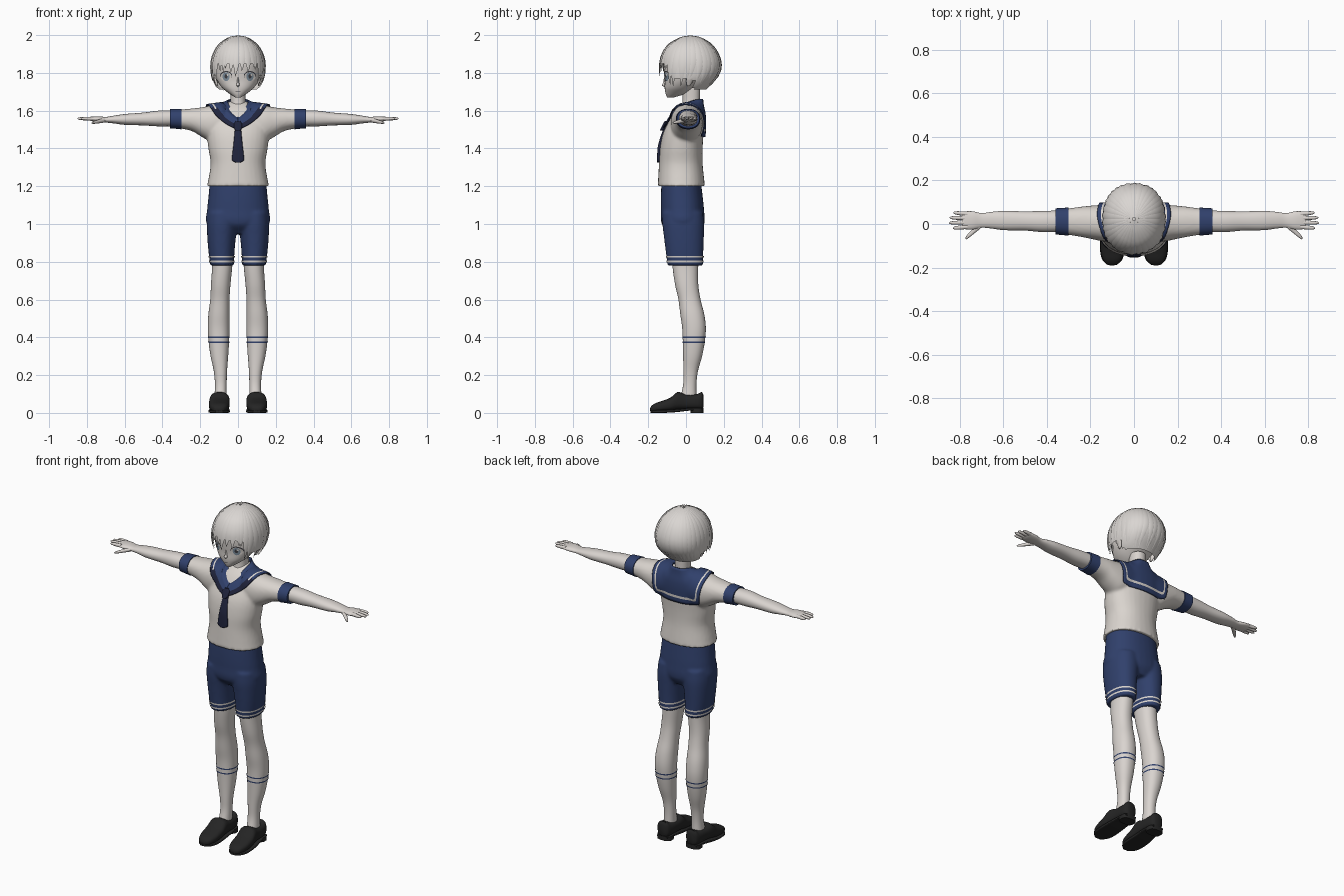
import bpy, bmesh, random
from math import sin, cos, pi, radians
from mathutils import Vector
from mathutils.bvhtree import BVHTree

random.seed(4)
if "Cube" in bpy.data.objects:
    bpy.data.objects.remove(bpy.data.objects["Cube"])


def material(name, *rgb):
    m = bpy.data.materials.new(name)
    m.use_nodes = True
    m.diffuse_color = (*rgb, 1)
    m.node_tree.nodes["Principled BSDF"].inputs["Base Color"].default_value = (*rgb, 1)
    return m


SKIN = material("skin", .70, .66, .63)
HAIR = material("pale hair", .70, .67, .645)
SHIRT = material("shirt white", .70, .66, .62)
BLUE = material("navy blue", .03, .052, .15)
TIE = material("dark tie", .014, .017, .045)
SHOE = material("shoe black", .018, .018, .018)
IRIS = material("iris grey blue", .22, .29, .36)
LINE = material("dark line", .05, .05, .06)


def at(rows, t):
    """Smooth interpolation of rows (t, a0, a1, b0, b1)."""
    t = min(max(t, rows[0][0]), rows[-1][0])
    i = max(k for k in range(len(rows) - 1) if rows[k][0] <= t)

    def slope(k, j):
        lo, hi = rows[max(k - 1, 0)], rows[min(k + 1, len(rows) - 1)]
        return (hi[j] - lo[j]) / (hi[0] - lo[0])
    h = rows[i + 1][0] - rows[i][0]
    u = (t - rows[i][0]) / h
    return [(2*u**3 - 3*u*u + 1) * rows[i][j] + (3*u*u - 2*u**3) * rows[i + 1][j]
            + h * ((u**3 - 2*u*u + u) * slope(i, j) + (u**3 - u*u) * slope(i + 1, j))
            for j in range(1, 5)]


def ring_point(rows, t, ang, axis="z", p=2.2, grow=0.0):
    a0, a1, b0, b1 = at(rows, t)
    c, s = cos(ang), sin(ang)
    a = (a0 + a1) / 2 + ((a1 - a0) / 2 + grow) * (abs(c) ** (2 / p)) * (1 if c > 0 else -1)
    b = (b0 + b1) / 2 + ((b1 - b0) / 2 + grow) * (abs(s) ** (2 / p)) * (1 if s > 0 else -1)
    return Vector({"z": (a, b, t), "x": (t, a, b), "y": (a, t, b)}[axis])


def tube(bm, rows, axis="z", p=2.2, n=32, sub=4, side=1, grow=0.0, cap=True, span=None):
    """Loft through bounding rows; span limits it to a band."""
    if span:
        ts = [span[0] + (span[1] - span[0]) * k / 3 for k in range(4)]
    else:
        ts = [a[0] + (b[0] - a[0]) * k / sub for a, b in zip(rows, rows[1:]) for k in range(sub)]
        ts.append(rows[-1][0])
    rings = []
    for t in ts:
        pts = [ring_point(rows, t, 2 * pi * k / n, axis, p, grow) for k in range(n)]
        rings.append([bm.verts.new((v.x * side, v.y, v.z)) for v in pts])
    for r, q in zip(rings, rings[1:]):
        for k in range(n):
            bm.faces.new((r[k], r[(k + 1) % n], q[(k + 1) % n], q[k]))
    if cap:
        bm.faces.new(rings[0])
        bm.faces.new(rings[-1])


def finish(bm, name, *mats, voxel=0, angle=40, fix=True):
    if fix:
        bmesh.ops.recalc_face_normals(bm, faces=bm.faces[:])
    me = bpy.data.meshes.new(name)
    bm.to_mesh(me)
    bm.free()
    for m in mats:
        me.materials.append(m)
    for f in me.polygons:
        f.use_smooth = True
    me.set_sharp_from_angle(angle=radians(angle))
    ob = bpy.data.objects.new(name, me)
    bpy.context.scene.collection.objects.link(ob)
    if voxel:
        r = ob.modifiers.new("blend", "REMESH")
        r.mode, r.voxel_size, r.use_smooth_shade = "VOXEL", voxel, True
        s = ob.modifiers.new("soften", "SMOOTH")
        s.factor, s.iterations = .5, 5
    return ob


def part(name, mat, rows, **kw):
    bm = bmesh.new()
    tube(bm, rows, **kw)
    return finish(bm, name, mat)


def sym(rows):
    return [(t, -w, w, f, b) for t, w, f, b in rows]


SIDES = (("left", 1), ("right", -1))

# Cross-section bounds of the body and clothes
torso = sym([(1.2, .165, -.15, .1), (1.23, .158, -.148, .097), (1.32, .145, -.143, .088),
             (1.4, .157, -.138, .088), (1.48, .165, -.122, .093), (1.55, .165, -.088, .095),
             (1.6, .13, -.055, .09), (1.635, .07, -.02, .083), (1.65, .04, 0, .07)])
sleeve = [(.08, -.08, .088, 1.44, 1.635), (.14, -.08, .088, 1.435, 1.628),
          (.19, -.07, .085, 1.46, 1.618), (.24, -.06, .08, 1.49, 1.612),
          (.3, -.05, .072, 1.505, 1.606), (.36, -.044, .068, 1.511, 1.604)]
arm = [(.33, -.036, .062, 1.518, 1.602), (.42, -.037, .06, 1.517, 1.6), (.5, -.03, .058, 1.522, 1.59),
       (.6, -.028, .06, 1.525, 1.582), (.66, -.02, .055, 1.533, 1.573), (.7, -.017, .05, 1.537, 1.567),
       (.74, -.025, .058, 1.54, 1.57), (.775, -.024, .058, 1.545, 1.568), (.79, -.016, .052, 1.55, 1.565)]
leg = [(.08, .06, .125, -.03, .055), (.15, .06, .122, -.015, .055), (.22, .058, .128, -.014, .063),
       (.3, .052, .145, -.015, .085), (.38, .047, .156, -.017, .1), (.45, .045, .16, -.02, .105),
       (.52, .045, .157, -.03, .097), (.6, .045, .147, -.04, .077), (.68, .04, .143, -.058, .065),
       (.78, .03, .137, -.072, .065), (.85, .03, .14, -.075, .07)]
pelvis = sym([(.95, .1, -.08, .07), (1, .165, -.128, .097), (1.08, .163, -.133, .095),
              (1.15, .156, -.133, .088), (1.215, .15, -.13, .08)])
trouser = [(.78, .022, .147, -.098, .09), (.86, .018, .157, -.108, .092), (.94, .01, .163, -.118, .095),
           (1, 0, .165, -.125, .096), (1.06, 0, .16, -.125, .09)]
head = sym([(1.67, .014, -.1, -.065), (1.69, .046, -.108, 0), (1.72, .083, -.113, .04),
            (1.76, .11, -.113, .08), (1.8, .12, -.117, .11), (1.86, .118, -.118, .12),
            (1.92, .09, -.08, .1), (1.96, .03, -.02, .05)])
hair = sym([(1.69, .075, -.1, .09), (1.72, .115, -.12, .115), (1.76, .135, -.134, .152),
            (1.8, .142, -.141, .177), (1.85, .141, -.137, .183), (1.9, .128, -.122, .167),
            (1.95, .098, -.088, .133), (1.98, .06, -.042, .09), (1.992, .035, -.012, .06),
            (1.998, .006, .015, .03)])

# Shirt and shorts, each blended into one skin
bm = bmesh.new()
tube(bm, torso)
for _, s in SIDES:
    tube(bm, sleeve, axis="x", side=s)
shirt = finish(bm, "shirt", SHIRT, voxel=.008)
bm = bmesh.new()
tube(bm, pelvis)
for _, s in SIDES:
    tube(bm, trouser, side=s)
finish(bm, "shorts", BLUE, voxel=.008)

shoe = [(-.19, .09, .112, .012, .025), (-.184, .074, .127, .006, .036), (-.165, .058, .142, .006, .05),
        (-.13, .048, .152, .006, .062), (-.08, .045, .154, .01, .082), (-.045, .045, .15, .015, .11),
        (.0, .048, .142, .018, .1), (.06, .052, .138, .018, .1), (.084, .06, .13, .018, .11),
        (.092, .072, .118, .03, .095)]
sole = [(-.188, .08, .12, 0, .012), (-.165, .055, .145, 0, .014), (-.12, .044, .156, 0, .016),
        (-.05, .045, .154, .004, .02), (.02, .048, .143, .012, .026), (.09, .062, .13, .014, .026)]
heel = [(0, .05, .14, .025, .092), (.025, .05, .14, .02, .092)]

for label, s in SIDES:
    # Arm with palm, four fingers and thumb
    bm = bmesh.new()
    tube(bm, arm, axis="x", side=s)
    for y, tip, drift in ((.046, .83, .006), (.027, .847, .002), (.007, .85, -.002), (-.013, .832, -.006)):
        rows = [(.765 + (tip - .765) * u, y + drift * u - r, y + drift * u + r, 1.558 - r, 1.558 + r)
                for u, r in ((0, .01), (.6, .009), (.92, .006), (1, .002))]
        tube(bm, rows, axis="x", n=12, side=s)
    rows = [(.705 + .07 * u, -.002 - .065 * u - r, -.002 - .065 * u + r, 1.55 - .015 * u - r * .7,
             1.55 - .015 * u + r * .7) for u, r in ((0, .018), (.5, .014), (.9, .009), (1, .003))]
    tube(bm, rows, axis="x", n=12, side=s)
    finish(bm, label + "_arm", SKIN)
    part(label + "_cuff", BLUE, sleeve, axis="x", side=s, grow=.004, span=(.3, .36))
    # Leg, sock lines and hem stripes
    part(label + "_leg", SKIN, leg, side=s)
    for k, z in enumerate((.37, .397)):
        part(f"{label}_sock_line_{k}", BLUE, leg, side=s, grow=.002, cap=False, span=(z, z + .007))
    for k, z in enumerate((.797, .822)):
        part(f"{label}_hem_stripe_{k}", SHIRT, trouser, side=s, grow=.003, cap=False, span=(z, z + .009))
    # Loafer
    bm = bmesh.new()
    tube(bm, shoe, axis="y", p=2.6, side=s)
    tube(bm, sole, axis="y", p=5, side=s)
    tube(bm, heel, p=2.8, side=s)
    finish(bm, label + "_shoe", SHOE)
    # Ear
    part(label + "_ear", SKIN, [(1.73, .108, .114, .005, .02), (1.745, .105, .122, .002, .03),
         (1.775, .108, .134, 0, .045), (1.79, .112, .125, .015, .035)], side=s, n=16)

# Sailor collar draped over the shirt, striped near its edge
bpy.context.view_layer.update()
cloth = BVHTree.FromObject(shirt, bpy.context.evaluated_depsgraph_get())
inner = [(0, 0, 0, .088, 1.66), (1, .028, 0, .083, 1.66), (2, .046, 0, .06, 1.658), (3, .054, 0, .03, 1.65),
         (4, .048, 0, -.015, 1.63), (5, .028, 0, -.05, 1.595), (6, 0, 0, -.075, 1.565)]
outer = [(0, 0, 0, .11, 1.46), (1, .09, 0, .11, 1.46), (1.5, .145, 0, .1, 1.465), (2, .155, 0, .09, 1.53),
         (3, .165, 0, .02, 1.62), (4, .12, 0, -.07, 1.575), (5, .06, 0, -.11, 1.53), (6, 0, 0, -.13, 1.5)]
bm = bmesh.new()
cols, cells, grid = 36, 14, []
for i in range(-cols, cols + 1):
    s, t = (1 if i >= 0 else -1), 6 * abs(i) / cols
    p, q = at(inner, t), at(outer, t)
    a, b = Vector((p[0], p[2], p[3])), Vector((q[0], q[2], q[3]))
    line = []
    for j in range(cells + 1):
        v = a.lerp(b, j / cells)
        if j > 2:
            spot, normal, _, _ = cloth.find_nearest(v)
            v = v.lerp(spot + normal * .009, min(1, (j - 2) / 3))
        line.append(bm.verts.new((v.x * s, v.y, v.z)))
    grid.append(line)
for r, q in zip(grid, grid[1:]):
    for j in range(cells):
        f = bm.faces.new((r[j], r[j + 1], q[j + 1], q[j]))
        scarf = f.calc_center_median().y < -.06 and j > cells - 5
        f.material_index = 2 if scarf else int(j == cells - 3)
collar = finish(bm, "sailor_collar", BLUE, SHIRT, TIE)
thick = collar.modifiers.new("cloth", "SOLIDIFY")
thick.thickness, thick.offset = .006, 0

# Necktie following the shirt front
for name, shape in (("tie", ((1.325, .012), (1.335, .03), (1.36, .031), (1.42, .024), (1.53, .014))),
                    ("tie_knot", ((1.495, .012), (1.505, .02), (1.53, .022), (1.545, .012)))):
    lift = .012 if name == "tie" else .022
    part(name, TIE, [(z, -w, w, at(torso, z)[2] - lift, at(torso, z)[2] + .01) for z, w in shape], p=3)

# Neck, head and nose
part("neck", SKIN, sym([(1.56, .05, -.05, .07), (1.63, .04, -.02, .072), (1.72, .042, -.02, .075)]))
part("head", SKIN, head)
part("nose", SKIN, sym([(1.725, .002, -.114, -.1), (1.734, .009, -.128, -.1), (1.745, .007, -.123, -.1),
                        (1.775, .003, -.116, -.1)]), n=12)


def face_plate(name, mat, x, z, w, h, lift):
    """Thin oval lying on the front of the head."""
    bm = bmesh.new()

    def spot(px, pz):
        a0, a1, b0, b1 = at(head, pz)
        y = (b0 + b1) / 2 - (b1 - b0) / 2 * max(0, 1 - abs(px / a1) ** 2.2) ** (1 / 2.2)
        return bm.verts.new((px, y - lift, pz))
    mid = spot(x, z)
    rim = [spot(x + w * cos(pi * k / 12), z + h * sin(pi * k / 12)) for k in range(24)]
    for k in range(24):
        bm.faces.new((mid, rim[k], rim[(k + 1) % 24]))
    finish(bm, name, mat, fix=False)


for label, s in SIDES:
    x = .063 * s
    face_plate(label + "_lash", LINE, x, 1.785, .032, .025, .002)
    face_plate(label + "_eye_white", SHIRT, x, 1.78, .03, .024, .003)
    face_plate(label + "_iris", IRIS, x, 1.78, .019, .023, .004)
    face_plate(label + "_pupil", LINE, x, 1.782, .008, .012, .005)
    face_plate(label + "_glint", SHIRT, x + .008, 1.79, .005, .006, .006)
face_plate("mouth", LINE, 0, 1.7, .014, .0015, .002)

# Hair cap, cut open over the face
bm = bmesh.new()
tube(bm, hair, n=48, cap=False)
cut = [f for f in bm.faces for c in [f.calc_center_median()]
       if c.z < (1.85 if c.y < -.06 else 1.77 if c.y < .04 else 1.71)]
bmesh.ops.delete(bm, geom=cut, context="FACES")
finish(bm, "hair_cap", HAIR)

# Tapered locks running from the crown to ragged tips
bm = bmesh.new()
count, steps = 34, 12
for i in range(count):
    ang = -pi / 2 + 2 * pi * i / count
    front = -sin(ang)
    tip = 1.8 if front > .68 else 1.725 if front > .1 else 1.74 if front > -.4 else 1.7
    tip += random.uniform(0, .025) - (.025 if i == 0 else 0)
    sway, rings = random.uniform(-.1, .1), []
    for k in range(steps + 1):
        u = k / steps
        z, turn = 1.995 + (tip - 1.995) * u ** 1.5, ang + sway * u * u
        p = ring_point(hair, z, turn)
        across = (ring_point(hair, z, turn + .02) - ring_point(hair, z, turn - .02)).normalized()
        out = (p - Vector((0, .02, 1.84))).normalized()
        w = .021 * min(1, .15 + 2 * u) * (1 - max(0, (u - .6) / .4) ** 1.6) + .0006
        rings.append([bm.verts.new(p + d) for d in
                      (across * w, out * w * .32, -across * w, -out * w * .32)])
    for r, q in zip(rings, rings[1:]):
        for k in range(4):
            bm.faces.new((r[k], r[(k + 1) % 4], q[(k + 1) % 4], q[k]))
    bm.faces.new(rings[0])
    bm.faces.new(rings[-1])
finish(bm, "hair_locks", HAIR, angle=60)
